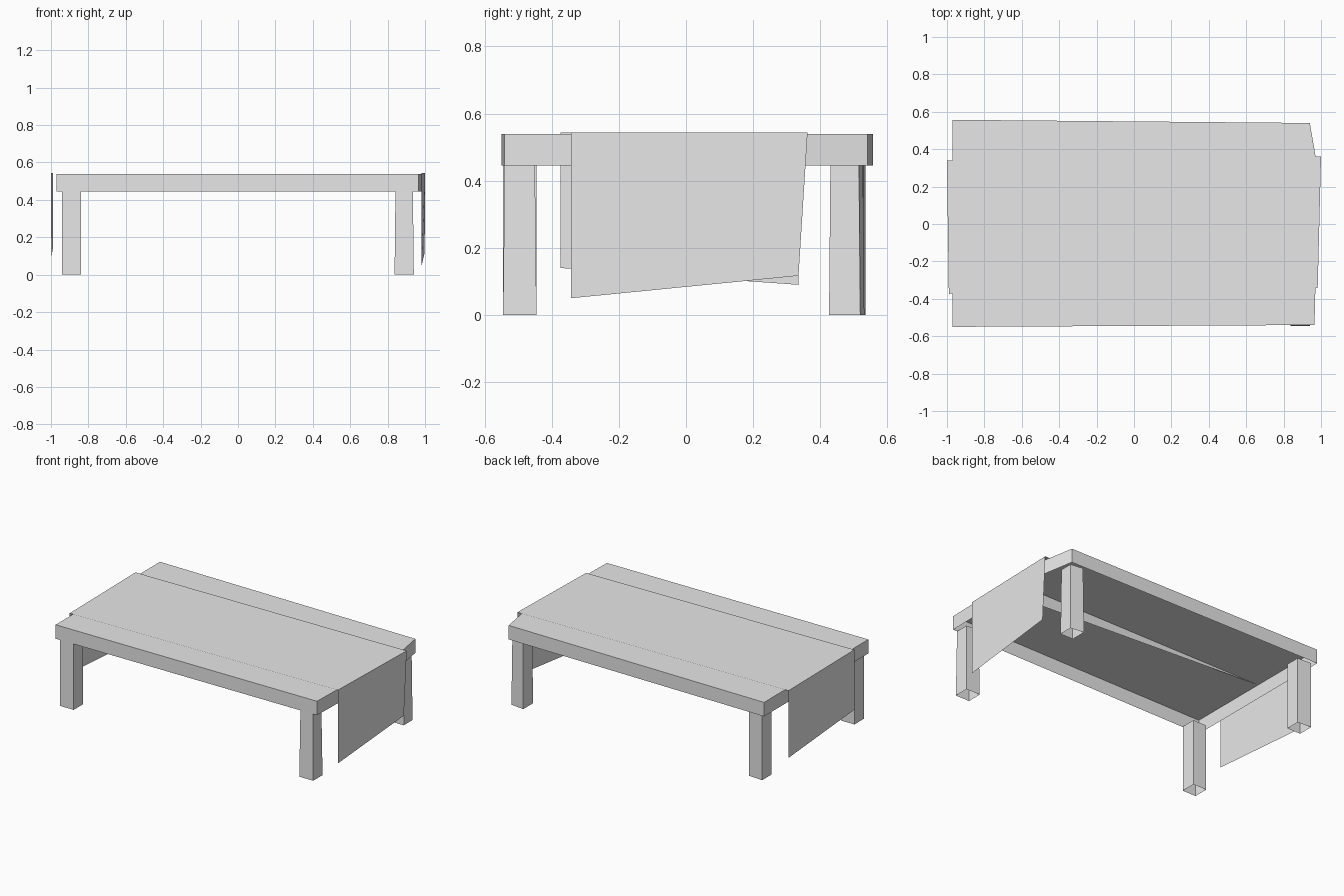
import bpy
import bmesh

cube = bpy.data.objects.get("Cube")
if cube:
    bpy.data.objects.remove(cube, do_unlink=True)

grey = bpy.data.materials.new("plain_grey")
grey.use_nodes = True
grey.diffuse_color = (0.8, 0.8, 0.8, 1)
grey.node_tree.nodes["Principled BSDF"].inputs["Base Color"].default_value = (0.8, 0.8, 0.8, 1)


def finish(name, bm):
    mesh = bpy.data.meshes.new(name)
    bm.to_mesh(mesh)
    bm.free()
    mesh.materials.append(grey)
    obj = bpy.data.objects.new(name, mesh)
    bpy.context.collection.objects.link(obj)
    return obj


def sheet(name, points):
    bm = bmesh.new()
    bm.faces.new([bm.verts.new(p) for p in points])
    return finish(name, bm)


def shell(name, lower, upper, z0, z1, capped):
    """Hollow, open-bottomed prism between two matching outlines."""
    bm = bmesh.new()
    low = [bm.verts.new((x, y, z0)) for x, y in lower]
    top = [bm.verts.new((x, y, z1)) for x, y in upper]
    n = len(low)
    for i in range(n):
        j = (i + 1) % n
        bm.faces.new((low[i], low[j], top[j], top[i]))
    if capped:
        bm.faces.new(top)
    return finish(name, bm)


RIM, TOP, CLOTH = 0.445, 0.539, 0.543

# Table top: hollow slab, slightly out of square, with a tapering centre rib
outline = [(-0.97, -0.55), (0.965, -0.54), (0.985, 0.28), (0.94, 0.54), (-0.97, 0.557)]
shell("table_top", outline, outline, RIM, TOP, True)
sheet("centre_rib", [(-0.97, 0.005, TOP), (0.975, 0.005, TOP), (0.975, 0.005, RIM)])


# Legs: open square tubes, splayed a touch at the foot
def leg(name, x0, x1, y0, y1, skew=0.0, splay=0.0):
    upper = [(x0, y0), (x1, y0), (x1, y1 - skew), (x0, y1)]
    cx, cy = (x0 + x1) / 2, (y0 + y1) / 2
    lower = [(x + (splay if x > cx else -splay), y + (splay if y > cy else -splay))
             for x, y in upper]
    shell(name, lower, upper, 0, RIM, False)


leg("front_right_leg", -0.94, -0.84, -0.545, -0.445)
leg("front_left_leg", 0.842, 0.935, -0.54, -0.45, splay=0.005)
leg("back_right_leg", -0.94, -0.84, 0.433, 0.535, skew=0.006)
leg("back_left_leg", 0.842, 0.93, 0.43, 0.527, skew=0.012, splay=0.004)

# Runner: thin cloth across the top with an uneven drop at each end
left_edge = [(0.982, -0.343, CLOTH), (1.0, 0.362, CLOTH)]
right_edge = [(-1.0, 0.34, CLOTH), (-0.99, -0.373, CLOTH)]
sheet("runner_top", left_edge + right_edge)
sheet("runner_left_drop", left_edge[::-1] + [(0.982, -0.343, 0.05), (0.998, 0.335, 0.117)])
sheet("runner_right_drop", right_edge[::-1] + [(-0.998, 0.335, 0.09), (-0.99, -0.373, 0.14)])
